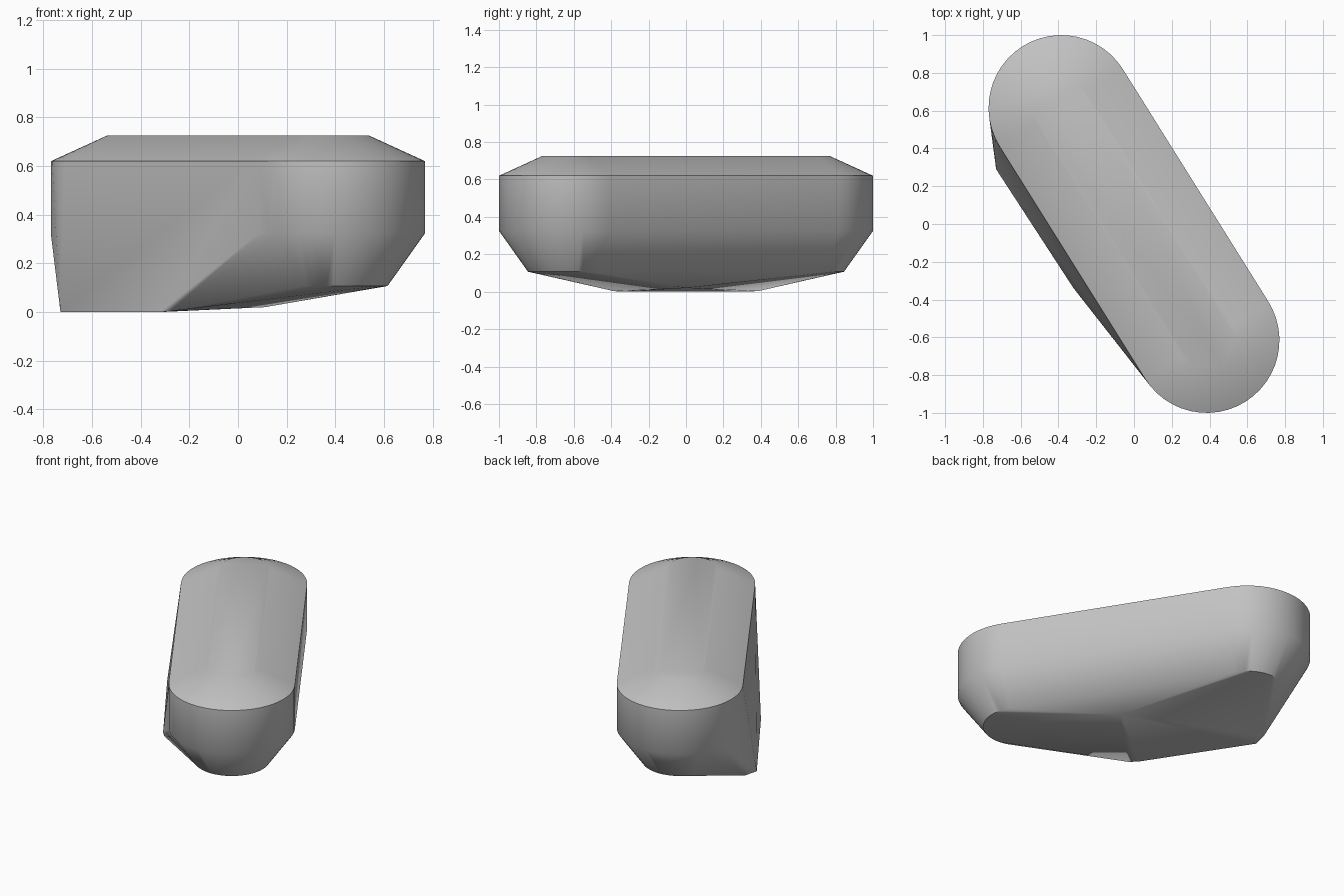
import bpy
import bmesh
import math
from mathutils import Vector

old = bpy.data.objects.get("Cube")
if old:
    bpy.data.objects.remove(old, do_unlink=True)

# Single grey material
grey = bpy.data.materials.new("plain_grey")
grey.use_nodes = True
colour = (0.54, 0.54, 0.54, 1)
grey.diffuse_color = colour
bsdf = next(n for n in grey.node_tree.nodes if n.type == 'BSDF_PRINCIPLED')
bsdf.inputs["Base Color"].default_value = colour

END = Vector((0.385, -0.615))   # centre of the front rounded end
STEPS = 24                      # segments per rounded end


def capsule_ring(bm, radius, z):
    """Add the points of a slanted capsule outline at one height."""
    heading = math.atan2(END.y, END.x)
    for side in (1, -1):
        for i in range(STEPS + 1):
            a = heading - math.pi / 2 + math.pi * i / STEPS
            x = side * (END.x + radius * math.cos(a))
            y = side * (END.y + radius * math.sin(a))
            bm.verts.new((x, y, z))


bm = bmesh.new()

# Capsule outlines: lower chamfer, wall, rim and top
for radius, z in ((0.23, 0.107), (0.385, 0.325), (0.385, 0.62), (0.155, 0.725)):
    capsule_ring(bm, radius, z)

# Offset keel corners and the end of the crease underneath
for corner in ((-0.73, 0.29, 0), (-0.71, 0.385, 0.003), (-0.32, -0.34, 0),
               (-0.28, -0.385, 0.003), (0.11, 0.0, 0.02)):
    bm.verts.new(corner)

# Wrap the outlines and keel in one convex skin
hull = bmesh.ops.convex_hull(bm, input=bm.verts[:])
spare = {v for v in hull["geom_interior"] + hull["geom_unused"]
         if isinstance(v, bmesh.types.BMVert)}
bmesh.ops.delete(bm, geom=list(spare), context='VERTS')
bmesh.ops.dissolve_limit(bm, angle_limit=math.radians(0.5),
                         verts=bm.verts[:], edges=bm.edges[:])
bmesh.ops.recalc_face_normals(bm, faces=bm.faces[:])

mesh = bpy.data.meshes.new("rounded_body")
bm.to_mesh(mesh)
bm.free()
mesh.materials.append(grey)
body = bpy.data.objects.new("rounded_body", mesh)
bpy.context.collection.objects.link(body)

# Soft curves with a crisp rim and keel
bpy.ops.object.select_all(action='DESELECT')
body.select_set(True)
bpy.context.view_layer.objects.active = body
bpy.ops.object.shade_smooth_by_angle(angle=math.radians(40))
